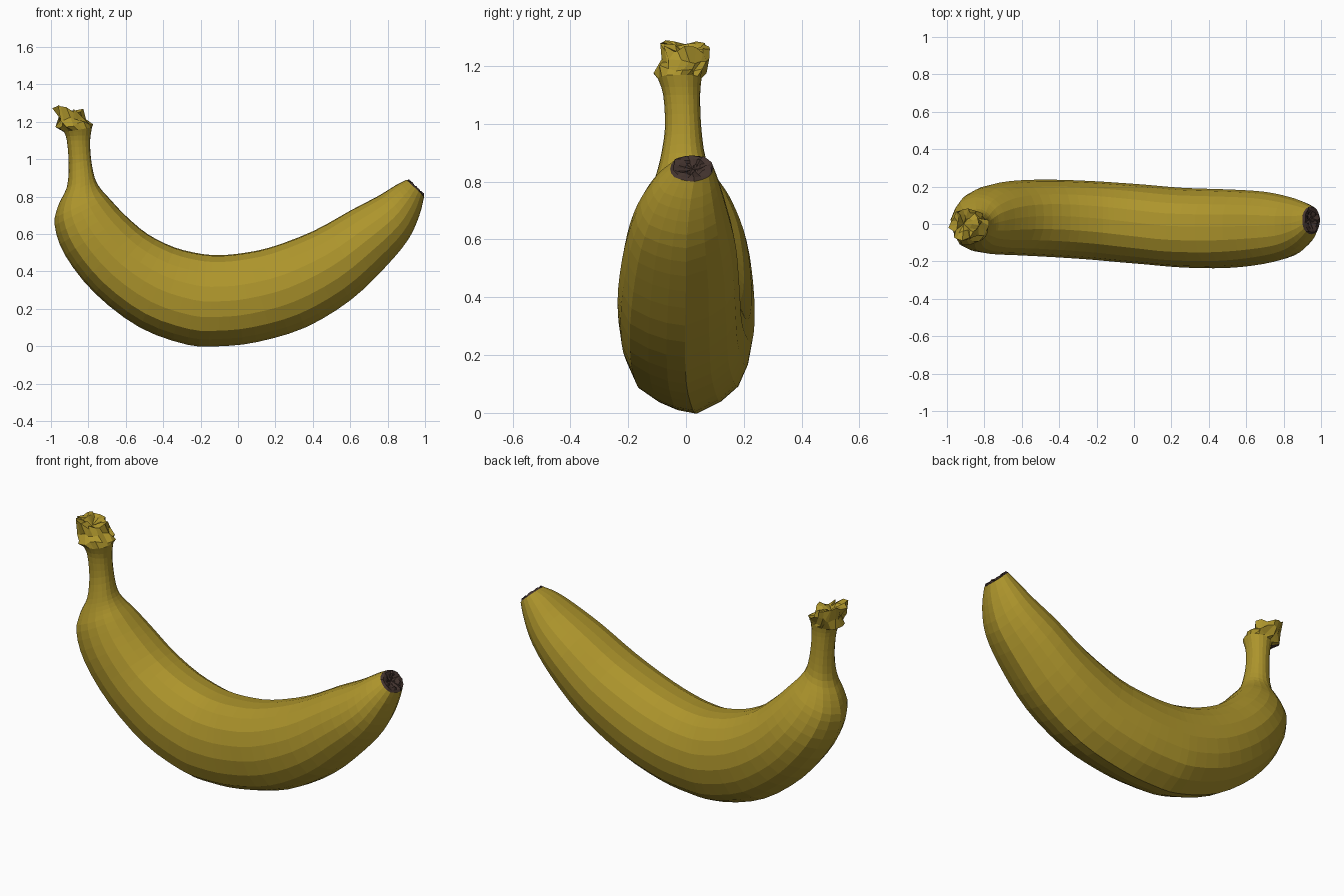
import bpy, bmesh, math, random
from mathutils import Vector
random.seed(4)


def material(name, rgb):
    m = bpy.data.materials.new(name)
    m.diffuse_color = (*rgb, 1)
    return m


YELLOW = material("banana yellow", (0.42, 0.30, 0.025))
BROWN = material("dark brown", (0.055, 0.033, 0.027))

# Cross-section: (side, inward), keel on the outer curve, soft ridges elsewhere
SECTION = [(0.1, -1), (0.5, -0.83), (0.78, -0.62), (0.93, -0.33), (1, 0), (0.95, 0.32),
           (0.82, 0.6), (0.62, 0.82), (0.36, 0.96), (0.05, 0.99), (-0.3, 0.97), (-0.6, 0.84),
           (-0.82, 0.6), (-0.95, 0.3), (-1, -0.02), (-0.95, -0.36), (-0.8, -0.66),
           (-0.5, -0.84), (-0.2, -0.95)]


def catmull(rows, steps):
    out = []
    for i in range(len(rows) - 1):
        q = [rows[max(0, min(len(rows) - 1, i + k))] for k in (-1, 0, 1, 2)]
        for s in range(steps):
            t = s / steps
            out.append([0.5 * (2 * b + (c - a) * t + (2 * a - 5 * b + 4 * c - d) * t * t
                               + (3 * b - a - 3 * c + d) * t ** 3) for a, b, c, d in zip(*q)])
    return out + [list(rows[-1])]


def loft(name, rows, mats, cap=None, jitter=0.0):
    """Rows are outer x, outer z, inner x, inner z, y centre, half width."""
    bm = bmesh.new()
    rings = []
    for k, (ox, oz, ix, iz, yc, hw) in enumerate(rows):
        ring = []
        for u, v in SECTION:
            t = (v + 1) / 2
            p = Vector((ox + (ix - ox) * t, yc + u * hw, oz + (iz - oz) * t))
            if k:
                p += Vector([random.uniform(-jitter, jitter) for _ in range(3)])
            ring.append(bm.verts.new(p))
        rings.append(ring)
    n = len(SECTION)
    for a, b in zip(rings, rings[1:]):
        for i in range(n):
            bm.faces.new((a[i], a[(i + 1) % n], b[(i + 1) % n], b[i]))
    if cap:
        c = bm.verts.new(cap)
        for i in range(n):
            bm.faces.new((rings[-1][i], rings[-1][(i + 1) % n], c))
    bmesh.ops.recalc_face_normals(bm, faces=bm.faces)
    if cap and sum((f.normal.dot(f.calc_center_median() - Vector((rows[0][0] + rows[0][2], 0,
                    rows[0][1] + rows[0][3])) / 2) for f in bm.faces)) < 0:
        bmesh.ops.reverse_faces(bm, faces=bm.faces)
    me = bpy.data.meshes.new(name)
    bm.to_mesh(me)
    bm.free()
    for m in mats:
        me.materials.append(m)
    ob = bpy.data.objects.new(name, me)
    bpy.context.collection.objects.link(ob)
    return ob


# Fruit and stem skin, from blossom end to stem top
body_rows = [
    (0.995, 0.80, 0.90, 0.89, 0.02, 0.075),
    (0.97, 0.70, 0.84, 0.86, 0.0, 0.118),
    (0.91, 0.57, 0.75, 0.805, -0.015, 0.16),
    (0.785, 0.42, 0.60, 0.727, -0.02, 0.193),
    (0.60, 0.245, 0.40, 0.617, -0.025, 0.21),
    (0.36, 0.10, 0.17, 0.53, -0.02, 0.213),
    (0.10, 0.022, 0.0, 0.497, -0.002, 0.213),
    (-0.10, 0.0, -0.107, 0.49, 0.01, 0.212),
    (-0.27, 0.008, -0.20, 0.497, 0.02, 0.21),
    (-0.525, 0.10, -0.337, 0.53, 0.03, 0.207),
    (-0.765, 0.283, -0.48, 0.60, 0.033, 0.2),
    (-0.925, 0.487, -0.60, 0.70, 0.025, 0.185),
    (-0.98, 0.647, -0.69, 0.795, 0.01, 0.15),
    (-0.96, 0.755, -0.735, 0.845, 0.0, 0.112),
    (-0.915, 0.85, -0.765, 0.90, -0.01, 0.08),
    (-0.905, 0.97, -0.785, 1.0, -0.01, 0.063),
    (-0.915, 1.10, -0.79, 1.10, -0.015, 0.064),
    (-0.93, 1.145, -0.78, 1.17, -0.022, 0.076)]
body = loft("banana_skin", catmull(body_rows, 3), [YELLOW])
body.data.shade_flat()

# Dried blossom end with a small pit
loft("blossom_tip", [body_rows[0],
                     (0.99, 0.815, 0.912, 0.888, 0.022, 0.07),
                     (0.98, 0.825, 0.925, 0.878, 0.022, 0.048),
                     (0.955, 0.833, 0.925, 0.86, 0.022, 0.025)],
     [BROWN], cap=(0.935, 0.022, 0.842), jitter=0.006)

# Torn, ragged crown leaning back over the stem
crown = loft("stem_crown", [body_rows[-1],
                            (-0.965, 1.165, -0.785, 1.195, -0.02, 0.082),
                            (-0.962, 1.21, -0.825, 1.22, -0.005, 0.078),
                            (-0.985, 1.285, -0.84, 1.255, 0.0, 0.078),
                            (-0.95, 1.275, -0.87, 1.255, 0.0, 0.045)],
             [YELLOW, BROWN], cap=(-0.91, 0.0, 1.235), jitter=0.014)
for f in crown.data.polygons:
    # Dark patch under the outer edge of the crown
    if f.center.x < -0.935 and f.center.z < 1.18:
        f.material_index = 1
